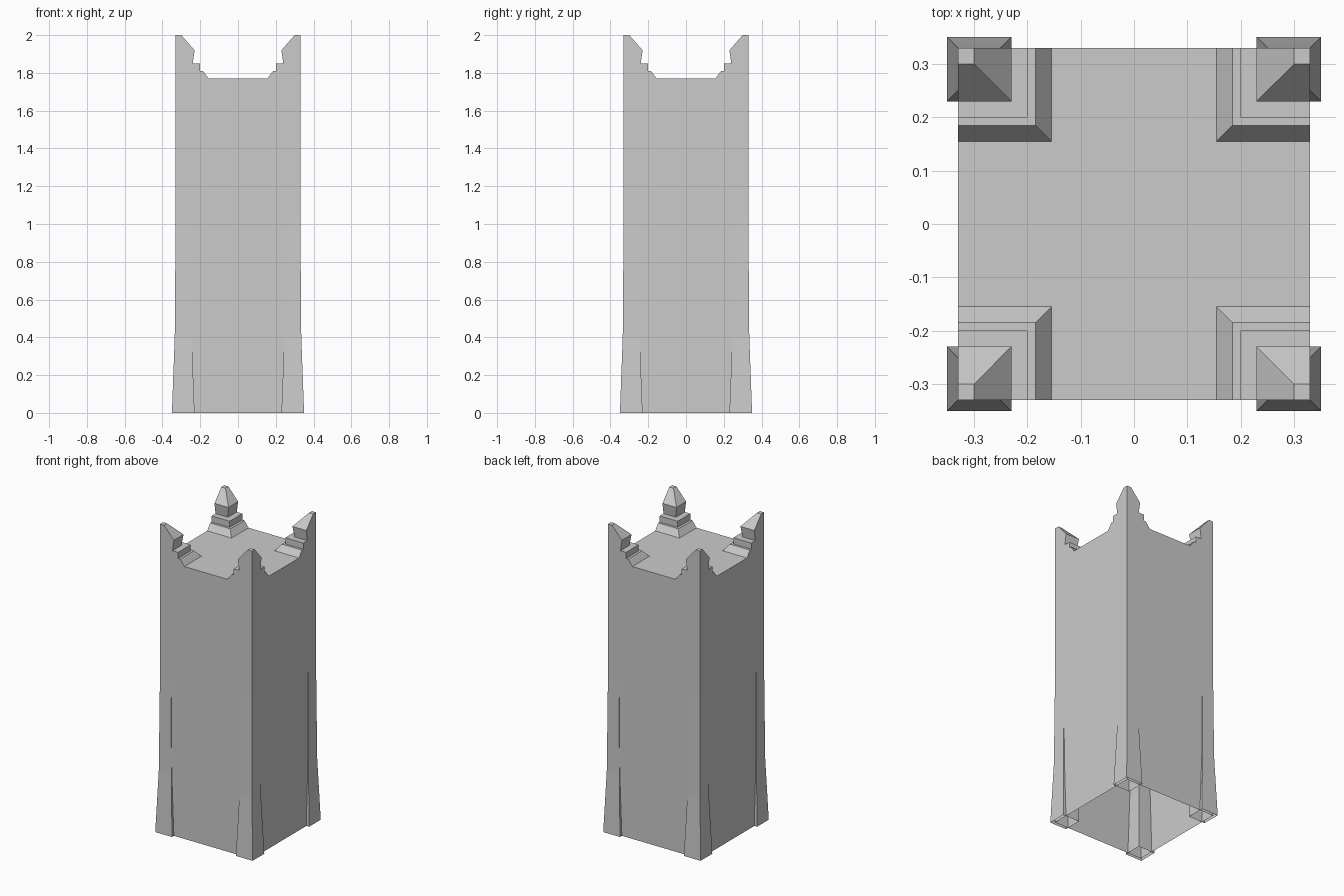
import bpy
import bmesh

if "Cube" in bpy.data.objects:
    bpy.data.objects.remove(bpy.data.objects["Cube"])

W = 0.33       # half width of the tower
ROOF = 1.77    # roof height


def loft(name, rings):
    """Skin square rings (x0, x1, z) placed along the diagonal; open bottom, closed top."""
    bm = bmesh.new()
    loops = []
    for a, b, z in rings:
        loops.append([bm.verts.new(p) for p in
                      ((a, a, z), (b, a, z), (b, b, z), (a, b, z))])
    for lo, hi in zip(loops, loops[1:]):
        for i in range(4):
            j = (i + 1) % 4
            # skip zero-area strips on the flush outer sides
            if (lo[i].co - hi[i].co).length < 1e-6 and (lo[j].co - hi[j].co).length < 1e-6:
                continue
            bm.faces.new((lo[i], lo[j], hi[j], hi[i]))
    bm.faces.new(loops[-1])
    bmesh.ops.dissolve_degenerate(bm, dist=1e-5, edges=bm.edges[:])
    mesh = bpy.data.meshes.new(name)
    bm.to_mesh(mesh)
    bm.free()
    obj = bpy.data.objects.new(name, mesh)
    bpy.context.collection.objects.link(obj)
    return obj


def mirror_corners(obj):
    mod = obj.modifiers.new("four_corners", 'MIRROR')
    mod.use_axis = (True, True, False)
    mod.use_mirror_merge = False


# Hollow shaft, open underneath
loft("tower_shaft", [(-W, W, 0.0), (-W, W, ROOF)])

# Corner buttresses: hollow square legs tapering into the walls
C = 0.29
leg = [(0.06, 0.0), (0.045, 0.4), (0.04, 1.03)]
mirror_corners(loft("corner_buttress", [(C - h, C + h, z) for h, z in leg]))

# Stepped corner pinnacles, flush with the outer walls
profile = [(0.155, ROOF), (0.185, 1.81), (0.20, 1.81), (0.20, 1.85),
           (0.24, 1.85), (0.23, 1.92), (0.30, 2.0)]
mirror_corners(loft("corner_pinnacle", [(x, W, z) for x, z in profile]))
